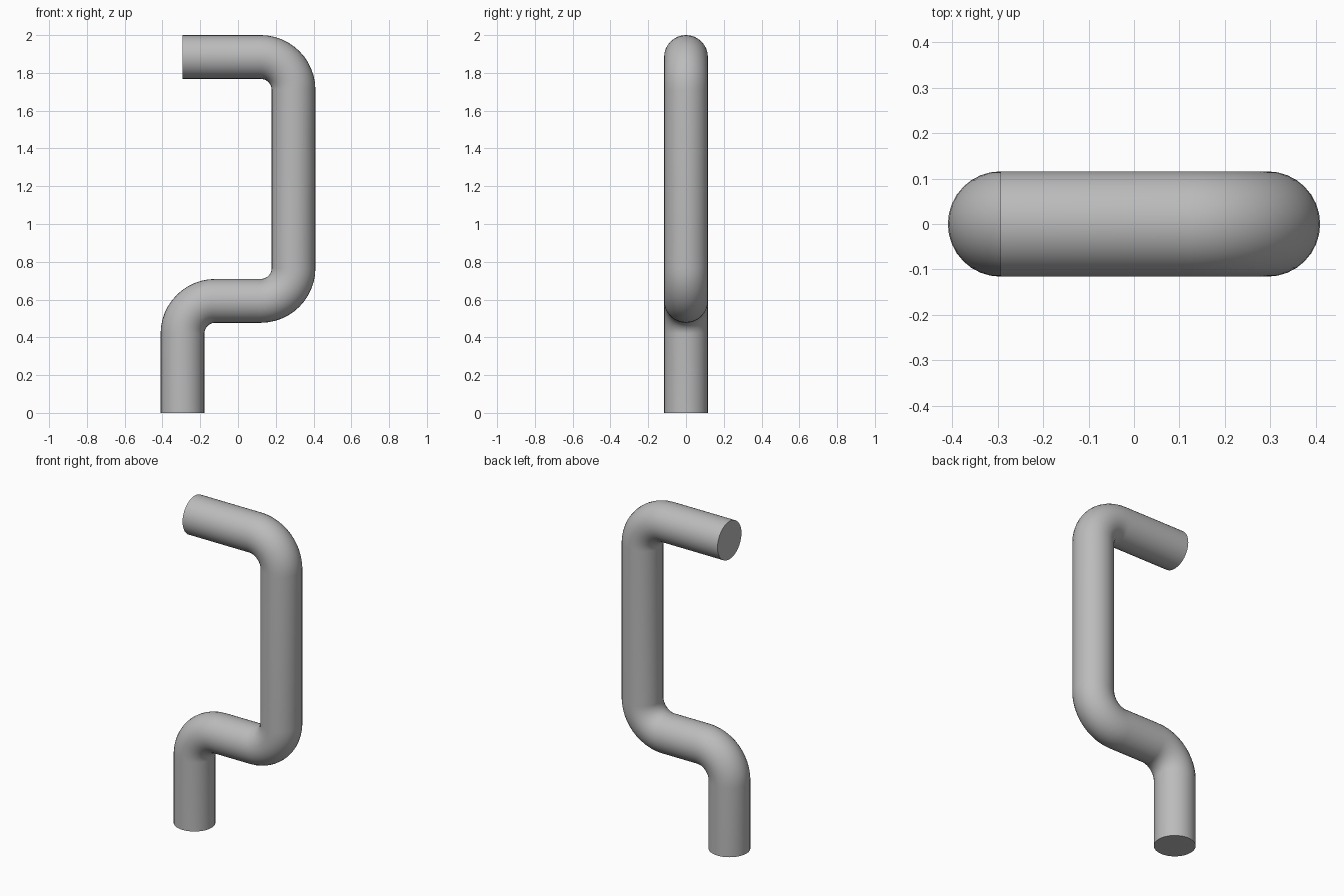
import bpy, bmesh, math
from mathutils import Vector

if "Cube" in bpy.data.objects:
    bpy.data.objects.remove(bpy.data.objects["Cube"], do_unlink=True)

RADIUS = 0.116      # pipe radius
BEND = 0.174        # centreline bend radius
SIDES = 32
STEPS = 12          # segments per bend

grey = bpy.data.materials.new("plain grey")
grey.use_nodes = True
COLOUR = (0.5, 0.5, 0.5, 1)
grey.diffuse_color = COLOUR
grey.node_tree.nodes["Principled BSDF"].inputs["Base Color"].default_value = COLOUR

# Corners of the centreline in the x-z plane
X, LOW, HIGH = 0.294, 0.593, 2 - RADIUS
corners = [Vector((x, 0, z)) for x, z in
           ((-X, 0), (-X, LOW), (X, LOW), (X, HIGH), (-X, HIGH))]


def rounded_path(points):
    """Centreline stations (position, direction) with rounded corners."""
    first = (points[1] - points[0]).normalized()
    last = (points[-1] - points[-2]).normalized()
    path = [(points[0], first)]
    for before, corner, after in zip(points, points[1:], points[2:]):
        d0 = (corner - before).normalized()
        d1 = (after - corner).normalized()
        centre = corner + (d1 - d0) * BEND
        for i in range(STEPS + 1):
            a = math.pi / 2 * i / STEPS
            path.append((centre + (d0 * math.sin(a) - d1 * math.cos(a)) * BEND,
                         d0 * math.cos(a) + d1 * math.sin(a)))
    path.append((points[-1], last))
    return path


# Sweep a circle along the centreline
bm = bmesh.new()
side = Vector((0, 1, 0))
rings = []
for position, direction in rounded_path(corners):
    across = side.cross(direction)
    angles = [math.tau * k / SIDES for k in range(SIDES)]
    rings.append([bm.verts.new(position + RADIUS * (across * math.cos(a) + side * math.sin(a)))
                  for a in angles])
for r0, r1 in zip(rings, rings[1:]):
    for k in range(SIDES):
        n = (k + 1) % SIDES
        bm.faces.new((r0[k], r0[n], r1[n], r1[k]))

# Flat end caps
bm.faces.new(rings[0])
bm.faces.new(rings[-1])
bmesh.ops.recalc_face_normals(bm, faces=bm.faces)

mesh = bpy.data.meshes.new("bent_pipe")
bm.to_mesh(mesh)
bm.free()
mesh.materials.append(grey)
pipe = bpy.data.objects.new("bent_pipe", mesh)
bpy.context.collection.objects.link(pipe)

# Smooth tube, sharp cap rims
bpy.ops.object.select_all(action='DESELECT')
pipe.select_set(True)
bpy.context.view_layer.objects.active = pipe
bpy.ops.object.shade_smooth_by_angle(angle=math.radians(40))
